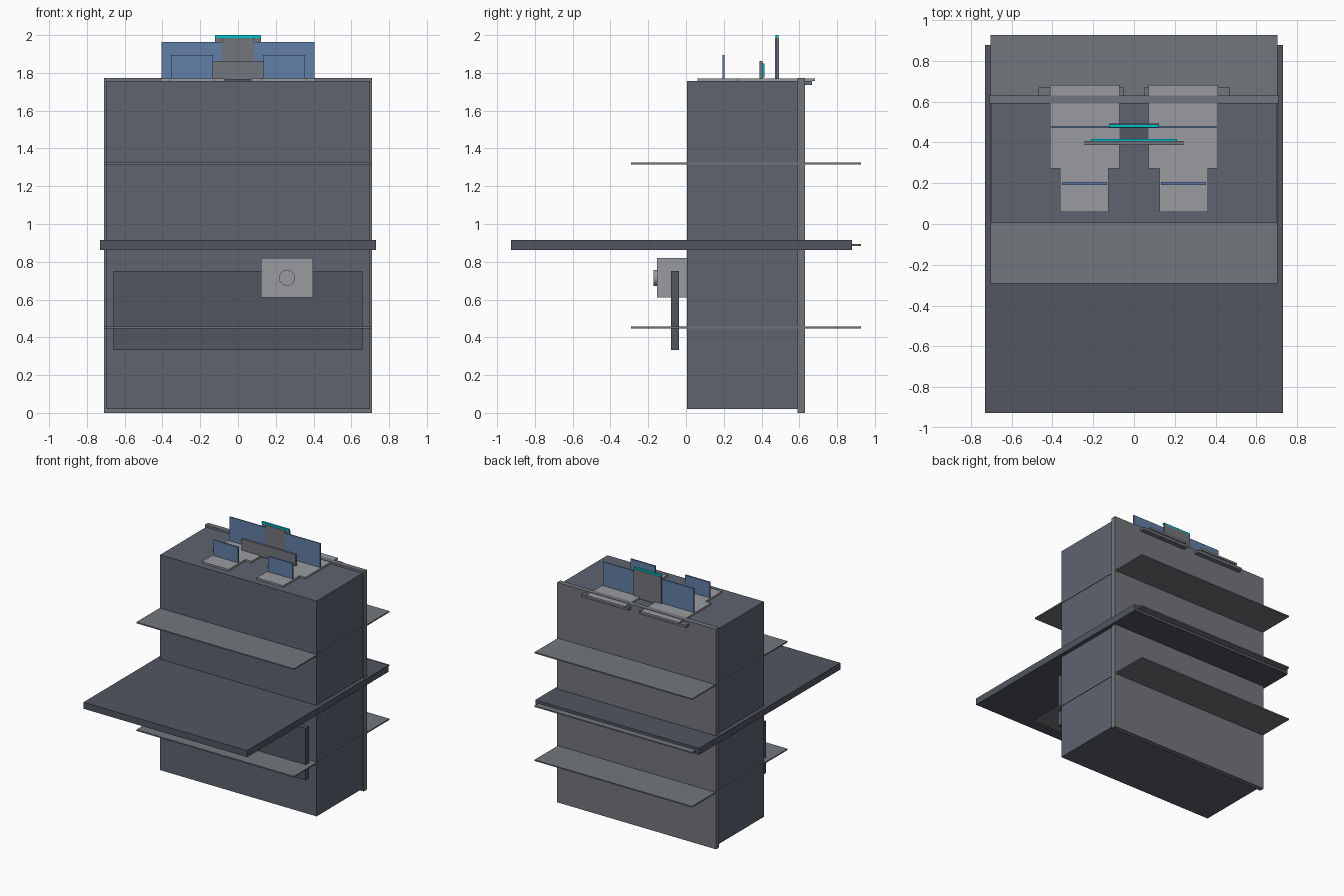
import bpy, bmesh

if "Cube" in bpy.data.objects:
    bpy.data.objects.remove(bpy.data.objects["Cube"])


def material(name, rgb):
    m = bpy.data.materials.new(name)
    m.diffuse_color = (*rgb, 1)
    m.use_nodes = True
    m.node_tree.nodes["Principled BSDF"].inputs["Base Color"].default_value = m.diffuse_color
    return m


SLATE = material("slate", (0.11, 0.125, 0.16))
DARK = material("dark_slate", (0.085, 0.092, 0.12))
GREY = material("mid_grey", (0.17, 0.18, 0.2))
PALE = material("pale_grey", (0.32, 0.33, 0.35))
BLUE = material("blue", (0.12, 0.21, 0.39))
TEAL = material("teal", (0.0, 0.55, 0.6))


def finish(name, bm, mat):
    me = bpy.data.meshes.new(name)
    bmesh.ops.recalc_face_normals(bm, faces=bm.faces)
    bm.to_mesh(me)
    bm.free()
    ob = bpy.data.objects.new(name, me)
    bpy.context.collection.objects.link(ob)
    if mat:
        me.materials.append(mat)
    return ob


def box(name, xs, ys, zs, mat=None):
    bm = bmesh.new()
    bmesh.ops.create_cube(bm, size=1)
    for v in bm.verts:
        v.co = [r[0] if c < 0 else r[1] for c, r in zip(v.co, (xs, ys, zs))]
    return finish(name, bm, mat)


def wide(name, half, ys, zs, mat=None):
    return box(name, (-half, half), ys, zs, mat)


def pair(ob):
    m = ob.modifiers.new("mirror", "MIRROR")
    m.use_mirror_merge = False
    return ob


# Main cabinet and overlapping back panel
wide("cabinet_body", 0.698, (0.005, 0.59), (0.02, 1.757), SLATE)
wide("back_panel", 0.709, (0.59, 0.63), (0, 1.774), GREY)

# Thin shelves running through the cabinet, and the thick table slab
for label, z in (("lower", 0.453), ("middle", 0.889), ("upper", 1.321)):
    wide(label + "_shelf", 0.703, (-0.291, 0.926), (z - 0.005, z + 0.005), GREY)
wide("table_slab", 0.73, (-0.926, 0.878), (0.862, 0.915), DARK)

# Front apron, control box and knob below the table
wide("front_apron", 0.66, (-0.079, -0.038), (0.332, 0.752), DARK)
box("control_box", (0.122, 0.398), (-0.153, 0.005), (0.612, 0.82), PALE)
bpy.ops.mesh.primitive_cylinder_add(vertices=32, radius=0.042, depth=0.02,
                                    location=(0.26, -0.161, 0.715),
                                    rotation=(1.5707963, 0, 0))
knob = bpy.context.object
knob.name = "control_knob"
knob.data.materials.append(PALE)
bpy.ops.object.shade_smooth_by_angle()

# Stepped base plates on top
outline = [(0.07, 0.682), (0.413, 0.682), (0.413, 0.272), (0.363, 0.272),
           (0.363, 0.06), (0.125, 0.06), (0.125, 0.272), (0.07, 0.272)]
bm = bmesh.new()
face = bm.faces.new([bm.verts.new((x, y, 1.757)) for x, y in outline])
top = bmesh.ops.extrude_face_region(bm, geom=[face])["geom"]
bmesh.ops.translate(bm, vec=(0, 0, 0.014),
                    verts=[v for v in top if isinstance(v, bmesh.types.BMVert)])
pair(finish("base_plates", bm, PALE))
wide("bridge_plate", 0.07, (0.41, 0.49), (1.757, 1.765), DARK)

# Rails under the rear overhang
pair(box("rear_rails", (0.05, 0.468), (0.63, 0.668), (1.736, 1.757), GREY))

# Upright blue panels
pair(box("front_blue_panels", (0.133, 0.354), (0.192, 0.205), (1.765, 1.896), BLUE))
pair(box("rear_blue_panels", (0.085, 0.405), (0.47, 0.48), (1.765, 1.964), BLUE))

# Central uprights with teal accents
wide("low_upright", 0.242, (0.388, 0.406), (1.765, 1.863), GREY)
wide("low_upright_screen", 0.21, (0.406, 0.416), (1.775, 1.85), TEAL)
wide("tall_upright", 0.123, (0.48, 0.492), (1.765, 1.986), GREY)
wide("tall_upright_core", 0.085, (0.47, 0.48), (1.765, 1.986), GREY)
wide("tall_upright_cap", 0.123, (0.473, 0.489), (1.986, 2.0), TEAL)
